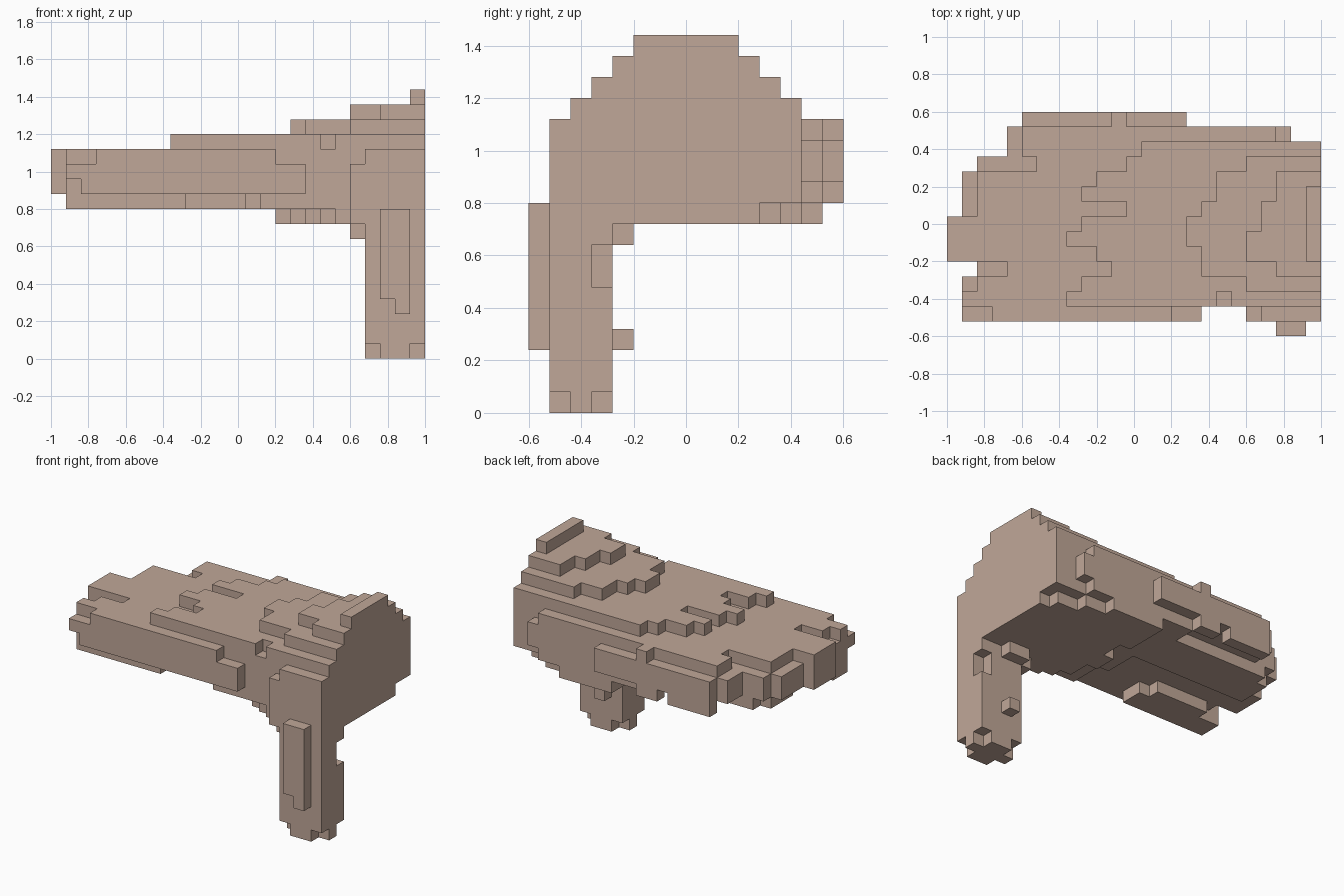
import bpy
import bmesh

cube = bpy.data.objects.get("Cube")
if cube:
    bpy.data.objects.remove(cube, do_unlink=True)

# Single clay colour
clay = bpy.data.materials.new("pinkish_clay")
clay.use_nodes = True
COLOUR = (0.527, 0.386, 0.314, 1.0)
clay.diffuse_color = COLOUR
clay.node_tree.nodes["Principled BSDF"].inputs["Base Color"].default_value = COLOUR


def slab(name, z0, z1, path):
    """Extrude a stair-stepped outline given as alternating x, y, x, y... turns."""
    pts = []
    for i in range(len(path) - 1):
        pts.append((path[i], path[i + 1]) if i % 2 == 0 else (path[i + 1], path[i]))
    pts.append((path[0], path[-1]))
    bm = bmesh.new()
    base = bm.faces.new([bm.verts.new((x, y, z0)) for x, y in pts])
    grown = bmesh.ops.extrude_face_region(bm, geom=[base])["geom"]
    bmesh.ops.translate(bm, vec=(0, 0, z1 - z0),
                        verts=[v for v in grown if isinstance(v, bmesh.types.BMVert)])
    bmesh.ops.recalc_face_normals(bm, faces=bm.faces)
    mesh = bpy.data.meshes.new(name)
    bm.to_mesh(mesh)
    bm.free()
    mesh.materials.append(clay)
    obj = bpy.data.objects.new(name, mesh)
    bpy.context.collection.objects.link(obj)
    return obj


def box(name, x0, x1, y0, y1, z0, z1):
    return slab(name, z0, z1, [x0, y0, x1, y1])


# Terraces on top, highest first
box("top_ridge", 0.92, 1, -0.2, 0.2, 1.36, 1.44)
slab("upper_terrace", 1.28, 1.36,
     [1, 0.28, 0.76, 0.12, 0.68, -0.04, 0.6, -0.2, 0.76, -0.28])
slab("middle_terrace", 1.2, 1.28,
     [1, 0.36, 0.6, 0.28, 0.44, 0.12, 0.36, 0.04, 0.28, -0.12, 0.36, -0.28, 0.6, -0.36])
slab("lower_terrace", 1.12, 1.2,
     [1, 0.44, 0.04, 0.36, -0.04, 0.28, -0.2, 0.2, -0.28, 0.12, -0.04, 0.04,
      -0.28, -0.04, -0.36, -0.12, -0.2, -0.2, -0.12, -0.28, -0.28, -0.36,
      -0.36, -0.44, 0.44, -0.36, 0.52, -0.44])

# Main block
slab("body_top", 1.04, 1.12,
     [1, 0.44, 0.76, 0.52, -0.04, 0.6, -0.12, 0.52, -0.6, 0.36, -0.52, 0.28,
      -0.84, 0.04, -1, -0.2, -0.68, -0.28, -0.84, -0.36, -0.92, -0.44,
      -0.76, -0.52, 0.2, -0.44, 0.68, -0.52])
back_edge = [1, 0.44, 0.84, 0.52, 0.28, 0.6, -0.6, 0.52, -0.68, 0.36, -0.84, 0.28,
             -0.92, 0.04, -1, -0.2, -0.84, -0.28, -0.92]
front_edge = [-0.52, 0.36, -0.44, 0.6, -0.52]
slab("body_middle", 0.96, 1.04, back_edge + front_edge)
slab("body_lower", 0.88, 0.96, back_edge + [-0.44, -0.84] + front_edge)

# Underside layers
slab("underside", 0.8, 0.88,
     [1, 0.44, 0.76, 0.52, -0.04, 0.04, 0.04, -0.2, 0.12, -0.44, 0.6, -0.52])
slab("bottom_plate", 0.72, 0.8,
     [1, 0.28, 0.92, 0.36, 0.76, 0.44, 0.6, 0.52, 0.2, 0.2, 0.28, 0.04, 0.2, -0.12,
      0.28, -0.28, 0.36, -0.36, 0.44, -0.4, 0.52, -0.44, 0.6, -0.52])
slab("inner_rail", 0.8, 0.88, [-0.04, 0.36, -0.76, 0.28, -0.84, 0.04, -0.04, 0.04])
slab("front_rail", 0.8, 0.88, [-0.28, -0.28, -0.36, -0.2, -0.76, -0.28, -0.92, -0.44])
box("back_rail_short", -0.2, -0.04, 0.52, 0.6, 0.8, 0.88)
box("back_rail_long", -0.6, -0.28, 0.52, 0.6, 0.8, 0.88)

# Leg, with a corner recess, a plus-shaped foot and small lumps
box("leg_top", 0.68, 1, -0.52, -0.28, 0.64, 0.72)
slab("leg_recessed", 0.48, 0.64, [1, -0.52, 0.68, -0.28, 0.92, -0.36])
box("leg_shaft", 0.68, 1, -0.52, -0.28, 0.08, 0.48)
slab("foot", 0, 0.08,
     [0.92, -0.52, 0.76, -0.44, 0.68, -0.36, 0.76, -0.28, 0.92, -0.36, 1, -0.44])
box("leg_side_bracket", 0.6, 0.68, -0.44, -0.28, 0.64, 0.72)
box("leg_back_bracket", 0.68, 0.84, -0.28, -0.2, 0.64, 0.72)
box("leg_back_knob", 0.76, 0.84, -0.28, -0.2, 0.24, 0.32)
box("shin_plate", 0.76, 0.92, -0.6, -0.52, 0.32, 0.8)
box("shin_plate_tip", 0.84, 0.92, -0.6, -0.52, 0.24, 0.32)
